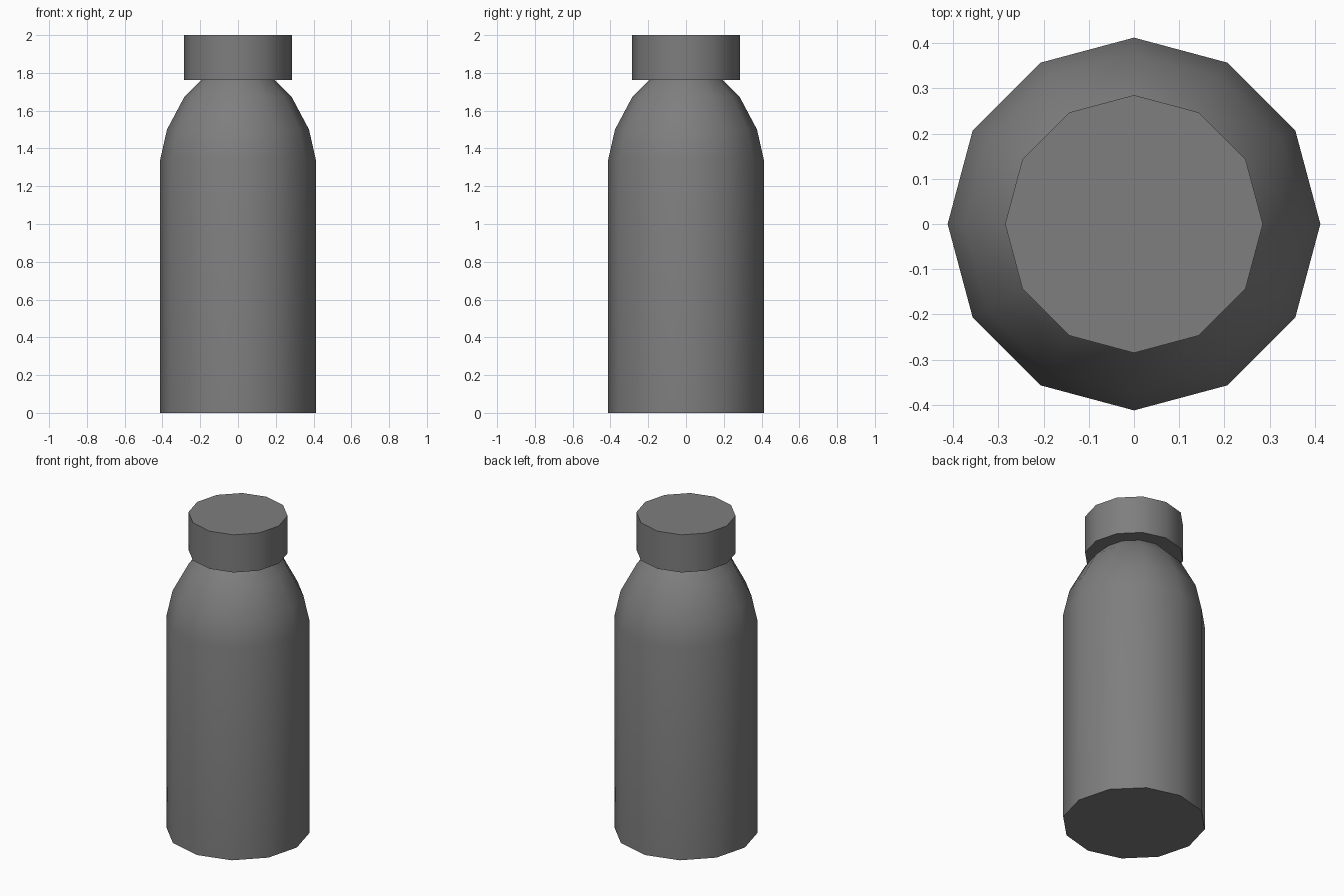
import bpy
import bmesh
import math

SIDES = 12

cube = bpy.data.objects.get("Cube")
if cube:
    bpy.data.objects.remove(cube, do_unlink=True)

# One plain grey for the whole bottle
grey = bpy.data.materials.new("matte_grey")
grey.use_nodes = True
colour = (0.21, 0.21, 0.21, 1.0)
grey.diffuse_color = colour
grey.node_tree.nodes["Principled BSDF"].inputs["Base Color"].default_value = colour


def turned_part(name, profile):
    """Closed solid turned around z from (radius, height) points, bottom to top."""
    bm = bmesh.new()
    rings = []
    for radius, z in profile:
        rings.append([
            bm.verts.new((radius * math.cos(math.tau * i / SIDES),
                          radius * math.sin(math.tau * i / SIDES), z))
            for i in range(SIDES)])
    for low, high in zip(rings, rings[1:]):
        for i in range(SIDES):
            j = (i + 1) % SIDES
            bm.faces.new((low[i], low[j], high[j], high[i]))
    bm.faces.new(rings[0][::-1])
    bm.faces.new(rings[-1])
    mesh = bpy.data.meshes.new(name)
    bm.to_mesh(mesh)
    bm.free()
    mesh.materials.append(grey)
    obj = bpy.data.objects.new(name, mesh)
    bpy.context.collection.objects.link(obj)
    bpy.ops.object.select_all(action="DESELECT")
    obj.select_set(True)
    bpy.context.view_layer.objects.active = obj
    bpy.ops.object.shade_smooth_by_angle(angle=math.radians(45))
    return obj


# Straight body with a rounded shoulder narrowing into the neck
turned_part("bottle_body", [(0.412, 0), (0.412, 1.34), (0.376, 1.5),
                            (0.283, 1.675), (0.19, 1.768)])

# Wide flat cap
turned_part("bottle_cap", [(0.285, 1.762), (0.285, 2)])
